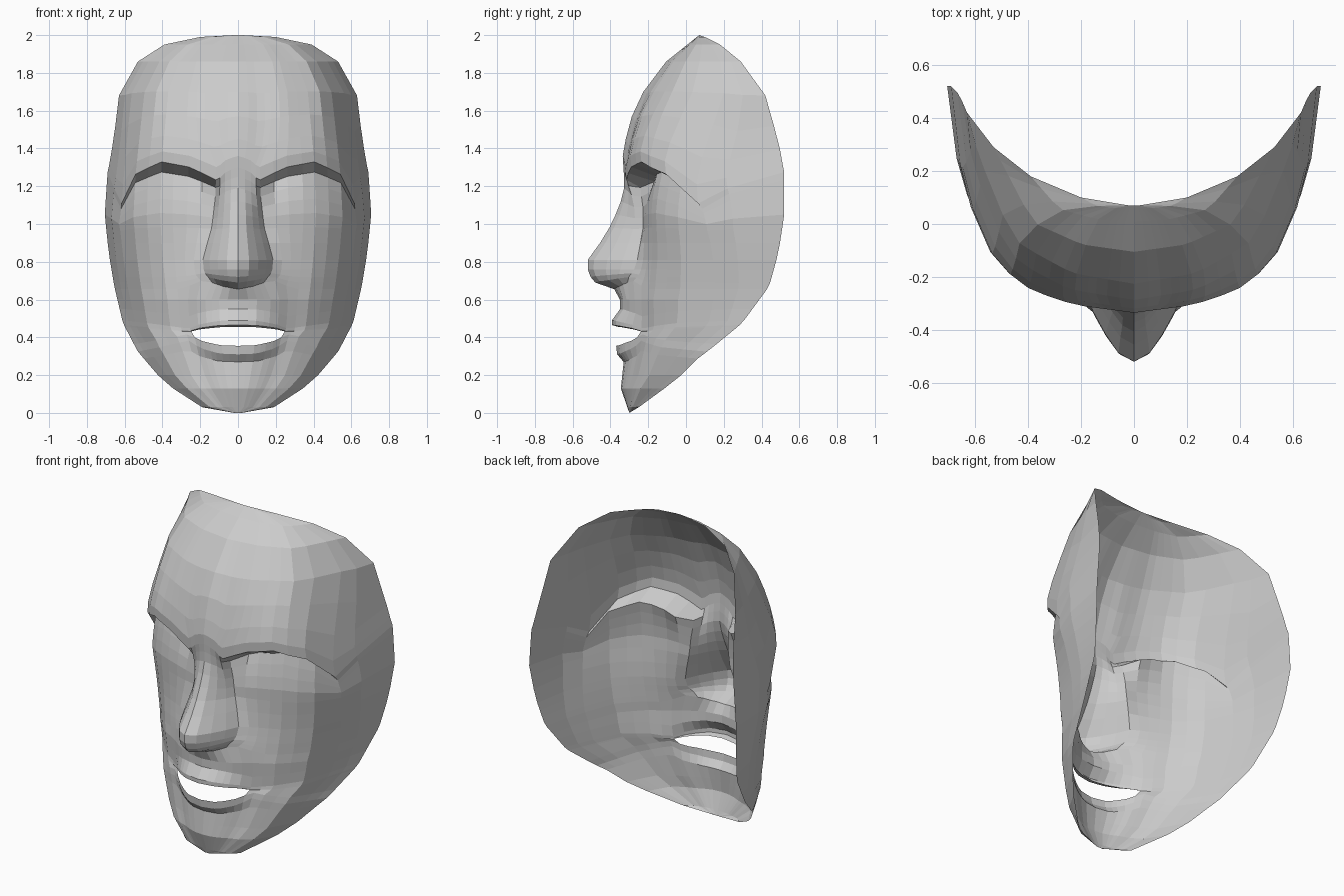
import bpy, bmesh


def curve(*pts):
    """Piecewise-linear profile through (position, value) pairs."""
    pts = sorted(pts)

    def f(t):
        if t <= pts[0][0]:
            return pts[0][1]
        for (a, p), (b, q) in zip(pts, pts[1:]):
            if t <= b:
                return p + (q - p) * (t - a) / (b - a)
        return pts[-1][1]
    return f


# Rim of the mask: half width and depth by height
half_width = curve((0, .02), (.03, .19), (.14, .36), (.29, .52), (.48, .61), (.67, .655), (.85, .685),
                   (1.05, .705), (1.3, .69), (1.5, .66), (1.7, .63), (1.86, .53), (1.95, .39),
                   (1.99, .2), (2, .02))
rim_y = curve((0, -.30), (.03, -.25), (.14, -.1), (.3, .1), (.48, .30), (.67, .44), (.85, .49),
              (1.05, .52), (1.3, .52), (1.5, .49), (1.7, .42), (1.86, .29), (1.95, .18), (1.99, .1), (2, .07))

# Middle profile without nose and lips, and sideways curvature of forehead, upper and lower face
middle_y = curve((0, -.30), (.13, -.345), (.27, -.33), (.4, -.345), (.6, -.35), (.7, -.32), (.8, -.285),
                 (.9, -.26), (1, -.24), (1.1, -.26), (1.2, -.29), (1.3, -.33), (1.36, -.335),
                 (1.5, -.31), (1.65, -.26), (1.84, -.13), (2, .07))
forehead_bend = curve((0, 0), (.37, .07), (.72, .28), (1, 1))
upper_bend = curve((0, 0), (.286, .03), (.43, .058), (.585, .11), (.7, .18), (.81, .287),
                   (.87, .39), (.957, .67), (1, 1))
lower_bend = curve((0, 0), (.15, .02), (.3, .09), (.43, .19), (.6, .28), (.8, .47), (1, 1))
lower_share = curve((.5, 1), (1, 0))
forehead_share = curve((1.4, 0), (1.8, 1))

# Nose: ridge line, half width, cross-section, and raised wings
nose_y = curve((.62, -.352), (.655, -.38), (.69, -.48), (.72, -.505), (.76, -.52), (.81, -.52), (.9, -.455),
               (.99, -.40), (1.1, -.35), (1.2, -.325), (1.36, -.335))
nose_width = curve((.6, .19), (.655, .15), (.72, .185), (.8, .195), (.9, .165), (1, .135), (1.2, .12),
                   (1.36, .12), (1.5, .19))
nose_section = curve((0, 1), (.3, .9), (.7, .48), (1, 0))
nose_spread = curve((0, 0), (.19, 1), (.345, 0))
wing_lift = curve((0, 0), (.08, .015), (.18, .05), (.3, 0))
wing_pull = curve((.6, 0), (.655, 1), (.72, .4), (.76, 0))

# Eyes: brow arch, socket depth below it, and sideways extent with the eyeball bulge
brow_arch = curve((0, 0), (.06, -.02), (.11, -.07), (.16, -.045), (.25, 0), (.41, .03), (.55, -.04),
                  (.62, -.2), (.7, 0))
brow_pull = curve((.95, 0), (1.3, 1), (1.75, 0))
socket = curve((1.03, 0), (1.12, .035), (1.19, .075), (1.25, .12), (1.3, 0))
socket_side = curve((.1, 0), (.14, 1), (.22, 1), (.34, .75), (.45, .8), (.55, .55), (.635, 0))

# Mouth: lip fullness and closing towards the corners
lips = curve((.27, 0), (.31, -.03), (.355, -.03), (.455, -.01), (.465, -.045), (.49, -.045), (.55, 0))
lip_side = curve((0, 1), (.12, .85), (.28, 0))
close = curve((0, 0), (.1, .05), (.2, .4), (.26, .9), (.4, .5), (.6, 0))
close_pull = curve((.2, 0), (.355, 1), (.455, 1), (.6, 0))


def face_point(col, v):
    w = half_width(v)
    x = col * w / .7
    if .6 < v < 1.5:  # columns follow the side of the nose
        x += nose_spread(col) * min(1, col / .19) ** 0 * (nose_width(v) - .19) if col > .19 \
            else col * (nose_width(v) / .19 - 1)
    z = v + brow_arch(x) * brow_pull(v) + wing_lift(x) * wing_pull(v)
    z += (.425 - z) * close(x) * close_pull(v)
    u = x / w
    k, f = lower_share(v), forehead_share(v)
    bend = k * lower_bend(u) + f * forehead_bend(u) + (1 - k - f) * upper_bend(u)
    y = middle_y(v) + (rim_y(v) - middle_y(v)) * bend
    if .62 < v < 1.36:
        y += min(0, nose_y(v) - middle_y(v)) * nose_section(x / nose_width(v))
    y += socket(v) * socket_side(x) + lips(v) * lip_side(x)
    return x, y, z


columns = [0, .06, .11, .155, .19, .24, .29, .345, .41, .48, .55, .625, .665, .7]
rows = [0, .03, .13, .2, .27, .31, .355, .455, .465, .49, .55, .6, .655, .69, .72, .76, .81, .9, .98,
        1.05, 1.12, 1.19, 1.25, 1.3, 1.36, 1.45, 1.57, 1.7, 1.86, 1.95, 1.99, 2]

# Half of the face sheet, leaving the mouth open
bm = bmesh.new()
grid = [[bm.verts.new(face_point(c, v)) for c in columns] for v in rows]
for r in range(len(rows) - 1):
    for c in range(len(columns) - 1):
        if rows[r] == .355 and columns[c + 1] <= .29:
            continue
        bm.faces.new((grid[r][c], grid[r][c + 1], grid[r + 1][c + 1], grid[r + 1][c]))

mesh = bpy.data.meshes.new("face_mask")
bm.to_mesh(mesh)
bm.free()
face = bpy.data.objects.new("face_mask", mesh)
bpy.context.collection.objects.link(face)

# Other half
mirror = face.modifiers.new("mirror", 'MIRROR')
mirror.use_clip = True
mirror.merge_threshold = .0005
